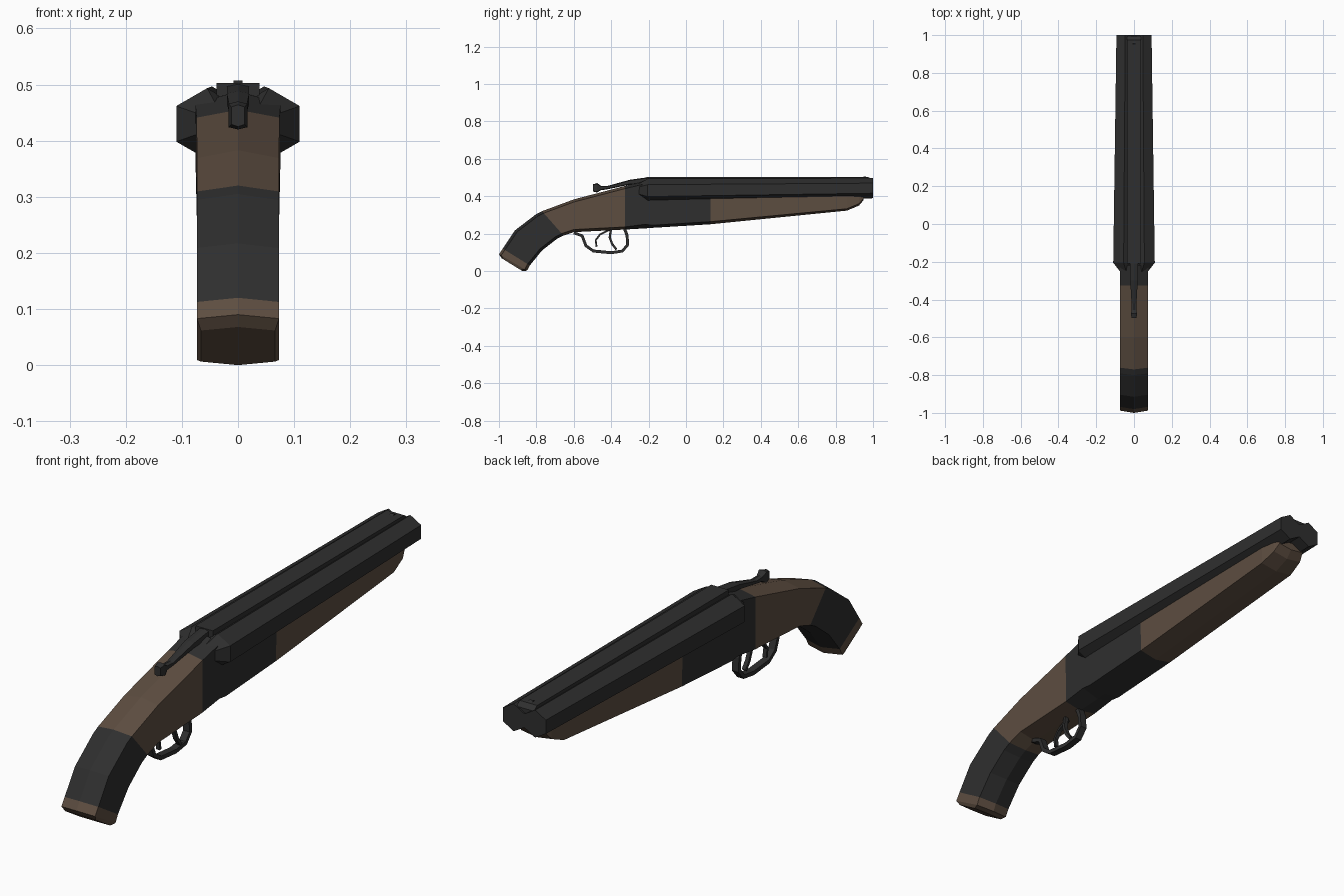
import bpy, bmesh, math
from mathutils import Vector

if "Cube" in bpy.data.objects:
    bpy.data.objects.remove(bpy.data.objects["Cube"])


def material(name, rgb):
    m = bpy.data.materials.new(name)
    m.diffuse_color = (*rgb, 1)
    m.use_nodes = True
    m.node_tree.nodes["Principled BSDF"].inputs["Base Color"].default_value = m.diffuse_color
    return m


METAL = material("dark gunmetal", (0.028, 0.028, 0.028))
WOOD = material("brown wood", (0.110, 0.075, 0.052))


def finish(name, bm, mats):
    bmesh.ops.recalc_face_normals(bm, faces=bm.faces)
    me = bpy.data.meshes.new(name)
    bm.to_mesh(me)
    bm.free()
    for m in mats:
        me.materials.append(m)
    ob = bpy.data.objects.new(name, me)
    bpy.context.collection.objects.link(ob)
    return ob


def loft(name, rings, mats, idx=None):
    """Skin a list of equal-length point rings, with capped ends."""
    bm = bmesh.new()
    vs = [[bm.verts.new(p) for p in r] for r in rings]
    n = len(vs[0])
    for k in range(len(vs) - 1):
        for i in range(n):
            j = (i + 1) % n
            f = bm.faces.new((vs[k][i], vs[k][j], vs[k + 1][j], vs[k + 1][i]))
            f.material_index = idx[k] if idx else 0
    for r, k in ((vs[0], 0), (vs[-1], -1)):
        bm.faces.new(r).material_index = idx[k] if idx else 0
    return finish(name, bm, mats)


def slab(yt, zt, yb, zb, w, peak=0.0, wt=None):
    """Cross-section between a top and a bottom point, ridged if peak > 0."""
    wt = wt or w
    t, b = Vector((0, yt, zt)), Vector((0, yb, zb))
    d = (b - t).normalized() * peak
    x, xt = Vector((w, 0, 0)), Vector((wt, 0, 0))
    r = [t + d - xt, t, t + d + xt, b - d + x, b, b - d - x]
    return r if peak else [r[0], r[2], r[3], r[5]]


def strip(name, path, t, w, x=0.0):
    """Flat bar bent along a path in the side plane."""
    rings = []
    for i, (y, z) in enumerate(path):
        a, b = path[max(i - 1, 0)], path[min(i + 1, len(path) - 1)]
        d = Vector((b[0] - a[0], b[1] - a[1])).normalized() * t
        rings.append([p + Vector((x, 0, 0)) for p in
                      slab(y - d.y, z + d.x, y + d.y, z - d.x, w)])
    return loft(name, rings, [METAL])


# Stock, grip wrap, receiver and fore-end as one ridged body
W = 0.073
body = [
    slab(-0.985, 0.068, -0.875, 0.0, 0.066, 0.012),
    slab(-1.0, 0.09, -0.85, 0.002, W, 0.014),
    slab(-0.98, 0.12, -0.835, 0.03, W, 0.014),
    slab(-0.915, 0.217, -0.77, 0.11, W, 0.014),
    slab(-0.80, 0.305, -0.69, 0.172, W, 0.014),
    slab(-0.77, 0.32, -0.655, 0.19, W, 0.014),
    slab(-0.60, 0.383, -0.60, 0.208, W, 0.014),
    slab(-0.325, 0.455, -0.325, 0.222, W, 0.014, 0.074),
    slab(-0.22, 0.488, -0.22, 0.228, W, 0.022, 0.076),
    slab(-0.18, 0.44, -0.18, 0.231, W, 0.014, 0.077),
    slab(0.13, 0.43, 0.13, 0.25, W, 0.014, 0.077),
    slab(0.86, 0.415, 0.86, 0.323, W, 0.01),
    slab(0.925, 0.41, 0.925, 0.35, 0.066, 0.01),
    slab(0.95, 0.41, 0.95, 0.38, 0.058, 0.008),
]
loft("stock_and_fore_end", body, [WOOD, METAL],
     [0, 0, 1, 1, 1, 0, 0, 1, 1, 1, 0, 0, 0])


# Pair of tapered hexagonal barrels with a bevelled breech
def hexagon(x, y, z, r):
    return [(x + r * math.sin(k * math.pi / 3), y, z + r * math.cos(k * math.pi / 3))
            for k in range(6)]


for side, s in (("left", -1), ("right", 1)):
    loft(side + "_barrel", [hexagon(s * 0.04, -0.255, 0.43, 0.036),
                            hexagon(s * 0.055, -0.205, 0.43, 0.0635),
                            hexagon(s * 0.0465, 1.0, 0.443, 0.0537)], [METAL])

# Top rib with sloped front end, and bead sight
loft("top_rib", [slab(-0.21, 0.503, -0.21, 0.45, 0.038),
                 slab(0.975, 0.503, 0.975, 0.45, 0.038),
                 slab(0.995, 0.488, 0.995, 0.45, 0.038)], [METAL])
loft("bead_sight", [slab(0.945, 0.502, 0.945, 0.49, 0.008),
                    slab(0.955, 0.507, 0.955, 0.49, 0.008),
                    slab(0.97, 0.502, 0.97, 0.49, 0.008)], [METAL])

# Opening lever with thumb knob
lever = [(-0.20, 0.502, 0.465, 0.020), (-0.30, 0.488, 0.462, 0.020),
         (-0.42, 0.455, 0.437, 0.013), (-0.455, 0.456, 0.432, 0.012),
         (-0.475, 0.470, 0.420, 0.017), (-0.498, 0.464, 0.425, 0.012)]
loft("opening_lever", [slab(y, a, y, b, w, 0.004) for y, a, b, w in lever], [METAL])

# Trigger guard and two triggers
strip("trigger_guard", [(-0.60, 0.205), (-0.555, 0.188), (-0.535, 0.135), (-0.495, 0.107),
                        (-0.40, 0.098), (-0.34, 0.107), (-0.312, 0.14), (-0.315, 0.19),
                        (-0.33, 0.23)], 0.008, 0.014)
strip("rear_trigger", [(-0.478, 0.13), (-0.483, 0.165), (-0.46, 0.195), (-0.41, 0.22)],
      0.005, 0.008, -0.008)
strip("front_trigger", [(-0.372, 0.115), (-0.395, 0.145), (-0.408, 0.18), (-0.40, 0.23)],
      0.006, 0.008, 0.008)
